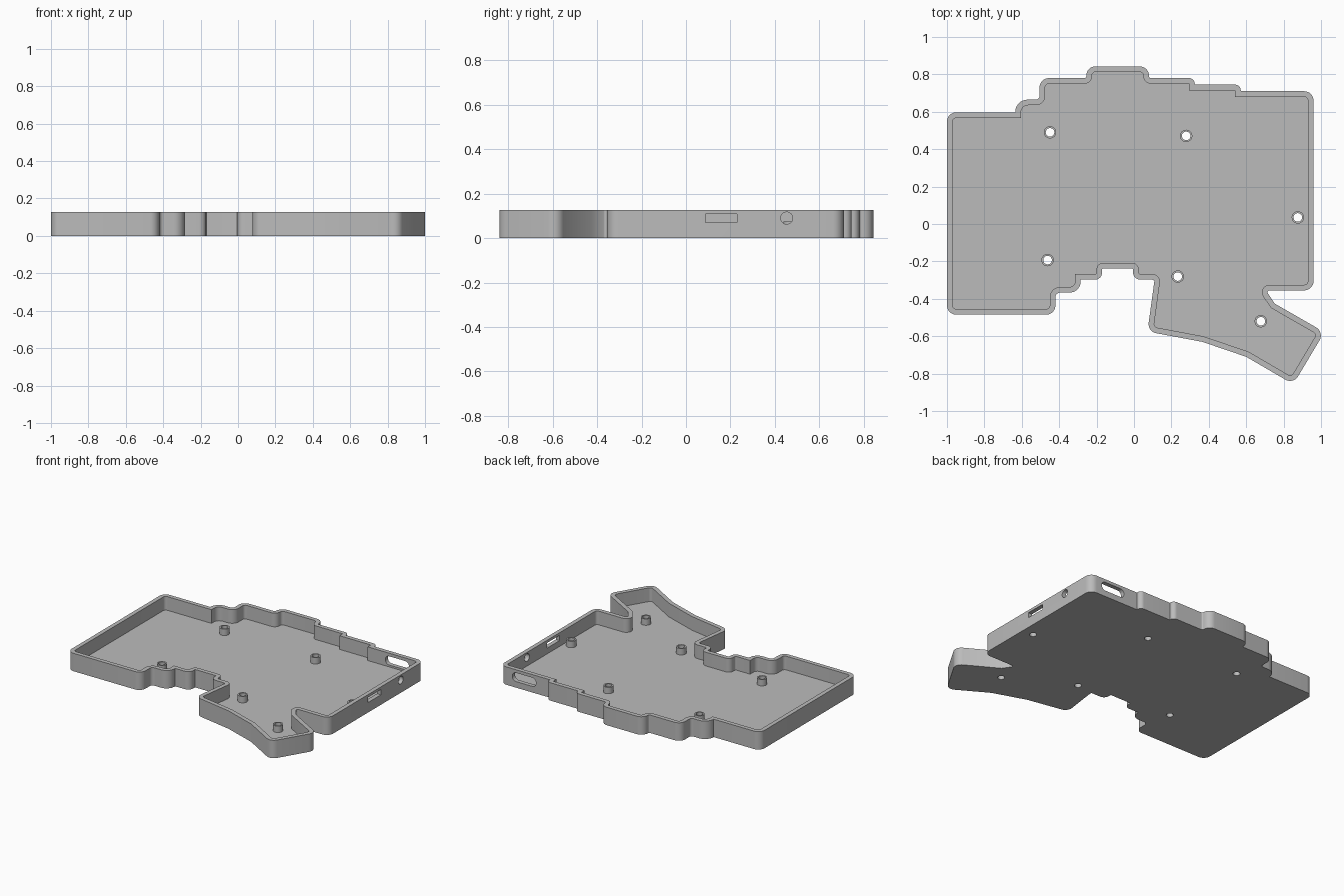
import bpy
import bmesh
from math import pi, tan, cos, sin
from mathutils import Vector, Matrix

HEIGHT, FLOOR, WALL = 0.127, 0.03, 0.03
POST_TOP = 0.075

cube = bpy.data.objects.get("Cube")
if cube:
    bpy.data.objects.remove(cube, do_unlink=True)

grey = bpy.data.materials.new("light_grey_plastic")
grey.use_nodes = True
GREY = (0.5, 0.5, 0.5, 1)
grey.diffuse_color = GREY
grey.node_tree.nodes["Principled BSDF"].inputs["Base Color"].default_value = GREY

# Tray outline, counterclockwise: x, y, corner radius
OUTLINE = [
    (-1, -.485, .05), (-.42, -.485, .05), (-.42, -.367, .025), (-.285, -.367, .06),
    (-.285, -.298, 0), (-.17, -.298, .04), (-.17, -.238, .005), (-.005, -.238, .005),
    (-.005, -.298, .04), (.11, -.298, .01),
    (.072, -.575, .05), (.365, -.63, 0), (.6, -.71, 0), (.852, -.857, .05),
    (1.018, -.578, .05), (.753, -.426, 0), (.705, -.355, .01),
    (.96, -.355, .05), (.96, .71, .05), (.571, .71, 0), (.571, .745, .03),
    (.325, .745, 0), (.325, .78, .03), (.08, .78, .01), (.08, .843, .05),
    (-.255, .843, .05), (-.255, .78, .01), (-.505, .78, .05), (-.505, .665, .02),
    (-.635, .665, .07), (-.635, .597, 0), (-1, .597, .05),
]
POSTS = [(-.449, .49), (.279, .471), (.876, .035), (-.462, -.193), (.234, -.281), (.678, -.52)]


def offset(corners, d):
    """Move every edge inward by d, keeping rounded corners concentric."""
    result = []
    n = len(corners)
    for i, (x, y, r) in enumerate(corners):
        p = Vector((x, y))
        a = (p - Vector(corners[i - 1][:2])).normalized()
        b = (Vector(corners[(i + 1) % n][:2]) - p).normalized()
        na, nb = Vector((-a.y, a.x)), Vector((-b.y, b.x))
        q = p + (na + nb) * (d / (1 + na.dot(nb)))
        convex = a.x * b.y - a.y * b.x > 0
        radius = max(0, r - d) if convex else (r + d if r else 0)
        result.append((q.x, q.y, radius))
    return result


def rounded(corners, segments=8):
    """Turn corners with radii into a filleted loop of points."""
    n = len(corners)
    pts = [Vector(c[:2]) for c in corners]
    lengths = [(pts[(i + 1) % n] - pts[i]).length for i in range(n)]
    turns, trims = [], []
    for i in range(n):
        a, b = pts[i] - pts[i - 1], pts[(i + 1) % n] - pts[i]
        turn = b.angle_signed(a)
        turns.append(turn)
        trims.append(corners[i][2] * tan(abs(turn) / 2))
    for i in range(n):
        j = (i + 1) % n
        total = trims[i] + trims[j]
        if total > lengths[i] * .98:
            k = lengths[i] * .98 / total
            trims[i] *= k
            trims[j] *= k
    loop = []
    for i in range(n):
        if trims[i] < 1e-4:
            loop.append(pts[i])
            continue
        a = (pts[i] - pts[i - 1]).normalized()
        start = pts[i] - a * trims[i]
        sign = 1 if turns[i] > 0 else -1
        radius = trims[i] / tan(abs(turns[i]) / 2)
        centre = start + Vector((-a.y, a.x)) * radius * sign
        arm = start - centre
        for s in range(segments + 1):
            loop.append(centre + Matrix.Rotation(turns[i] * s / segments, 2) @ arm)
    return loop


def circle(x, y, r, n=32):
    return [Vector((x + r * cos(2 * pi * i / n), y + r * sin(2 * pi * i / n))) for i in range(n)]


def box(x0, x1, y0, y1, r=0):
    return rounded([(x0, y0, r), (x1, y0, r), (x1, y1, r), (x0, y1, r)])


def prism(name, loop, low, high, matrix=Matrix()):
    """Extrude a counterclockwise loop from low to high along local z."""
    bm = bmesh.new()
    base = bm.faces.new([bm.verts.new((p.x, p.y, low)) for p in loop])
    top = bmesh.ops.extrude_face_region(bm, geom=[base])["geom"]
    bmesh.ops.translate(bm, vec=(0, 0, high - low),
                        verts=[v for v in top if isinstance(v, bmesh.types.BMVert)])
    bmesh.ops.recalc_face_normals(bm, faces=bm.faces)
    bm.transform(matrix)
    mesh = bpy.data.meshes.new(name)
    bm.to_mesh(mesh)
    bm.free()
    mesh.materials.append(grey)
    obj = bpy.data.objects.new(name, mesh)
    bpy.context.collection.objects.link(obj)
    return obj


def activate(obj):
    bpy.ops.object.select_all(action="DESELECT")
    obj.select_set(True)
    bpy.context.view_layer.objects.active = obj


def cut(target, cutter):
    """Subtract the cutter, then discard it."""
    cutter.hide_render = True
    mod = target.modifiers.new("cut", "BOOLEAN")
    mod.operation, mod.solver, mod.object = "DIFFERENCE", "EXACT", cutter
    activate(target)
    bpy.ops.object.modifier_apply(modifier=mod.name)
    bpy.data.objects.remove(cutter, do_unlink=True)


# Tray: outer body with a pocket
tray = prism("case_tray", rounded(OUTLINE), 0, HEIGHT)
cut(tray, prism("pocket_cutter", rounded(offset(OUTLINE, WALL)), FLOOR, HEIGHT + .1))

# Side wall openings: local x, y, z become world y, z, x
side = Matrix(((0, 0, 1, 0), (1, 0, 0, 0), (0, 1, 0, 0), (0, 0, 0, 1)))
cut(tray, prism("port_cutter", box(.087, .23, .071, .108), .9, 1.05, side))
cut(tray, prism("jack_cutter", circle(.453, .09, .027), .9, 1.05, side))

# Rounded slot in the back wall
back = Matrix.Rotation(pi / 2, 4, "X")
cut(tray, prism("slot_cutter", box(.68, .865, .043, .105, .029), -.8, -.65, back))

# Screw posts with holes through the floor
parts = [tray]
for number, (x, y) in enumerate(POSTS, 1):
    cut(tray, prism("hole_cutter", circle(x, y, .023), -.1, FLOOR + .02))
    post = prism(f"screw_post_{number}", circle(x, y, .033), FLOOR, POST_TOP)
    cut(post, prism("bore_cutter", circle(x, y, .023), 0, HEIGHT))
    parts.append(post)

for obj in parts:
    activate(obj)
    bpy.ops.object.shade_smooth_by_angle(angle=pi / 6)
